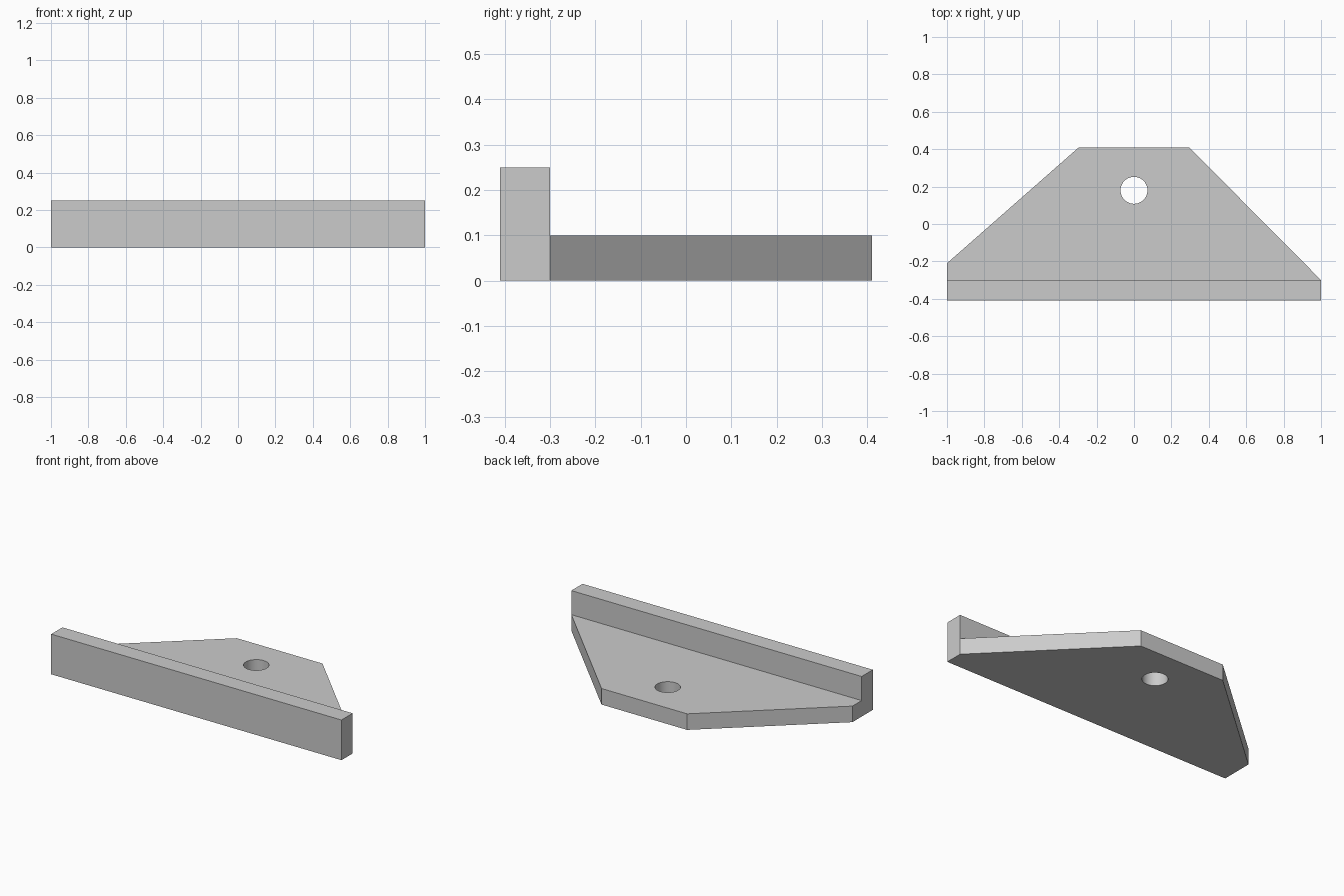
import bpy
import bmesh
import math

cube = bpy.data.objects.get("Cube")
if cube:
    bpy.data.objects.remove(cube, do_unlink=True)

# Single plain grey
grey = bpy.data.materials.new("plain_grey")
grey.use_nodes = True
colour = (0.6, 0.6, 0.6, 1)
grey.diffuse_color = colour
for node in grey.node_tree.nodes:
    if node.type == 'BSDF_PRINCIPLED':
        node.inputs["Base Color"].default_value = colour


def prism(name, outline, bottom, top):
    """Extrude a counter-clockwise plan outline between two heights."""
    bm = bmesh.new()
    base = bm.faces.new([bm.verts.new((x, y, bottom)) for x, y in outline])
    up = bmesh.ops.extrude_face_region(bm, geom=[base], use_keep_orig=True)
    for v in up["geom"]:
        if isinstance(v, bmesh.types.BMVert):
            v.co.z = top
    bmesh.ops.recalc_face_normals(bm, faces=bm.faces[:])
    mesh = bpy.data.meshes.new(name)
    bm.to_mesh(mesh)
    bm.free()
    mesh.materials.append(grey)
    obj = bpy.data.objects.new(name, mesh)
    bpy.context.collection.objects.link(obj)
    return obj


FRONT, STEP, BACK = -0.41, -0.30, 0.41

# Tall bar along the front edge
prism("front_bar", [(-1, FRONT), (1, FRONT), (1, STEP), (-1, STEP)], 0, 0.25)

# Tapered base plate, with a short square shoulder on one side only
plate = prism("base_plate", [(-1, STEP), (1, STEP), (0.295, BACK),
                             (-0.295, BACK), (-1, -0.21)], 0, 0.1)

# Round hole through the plate
radius = 0.072
ring = [(radius * math.cos(a), 0.18 + radius * math.sin(a))
        for a in (math.tau * i / 48 for i in range(48))]
cutter = prism("hole_cutter", ring, -0.1, 0.2)
cutter.hide_render = True
cut = plate.modifiers.new("hole", 'BOOLEAN')
cut.operation = 'DIFFERENCE'
cut.solver = 'EXACT'
cut.object = cutter

bpy.ops.object.select_all(action='DESELECT')
plate.select_set(True)
bpy.context.view_layer.objects.active = plate
bpy.ops.object.modifier_apply(modifier=cut.name)
bpy.data.objects.remove(cutter, do_unlink=True)
bpy.ops.object.shade_smooth_by_angle(angle=math.radians(30))
